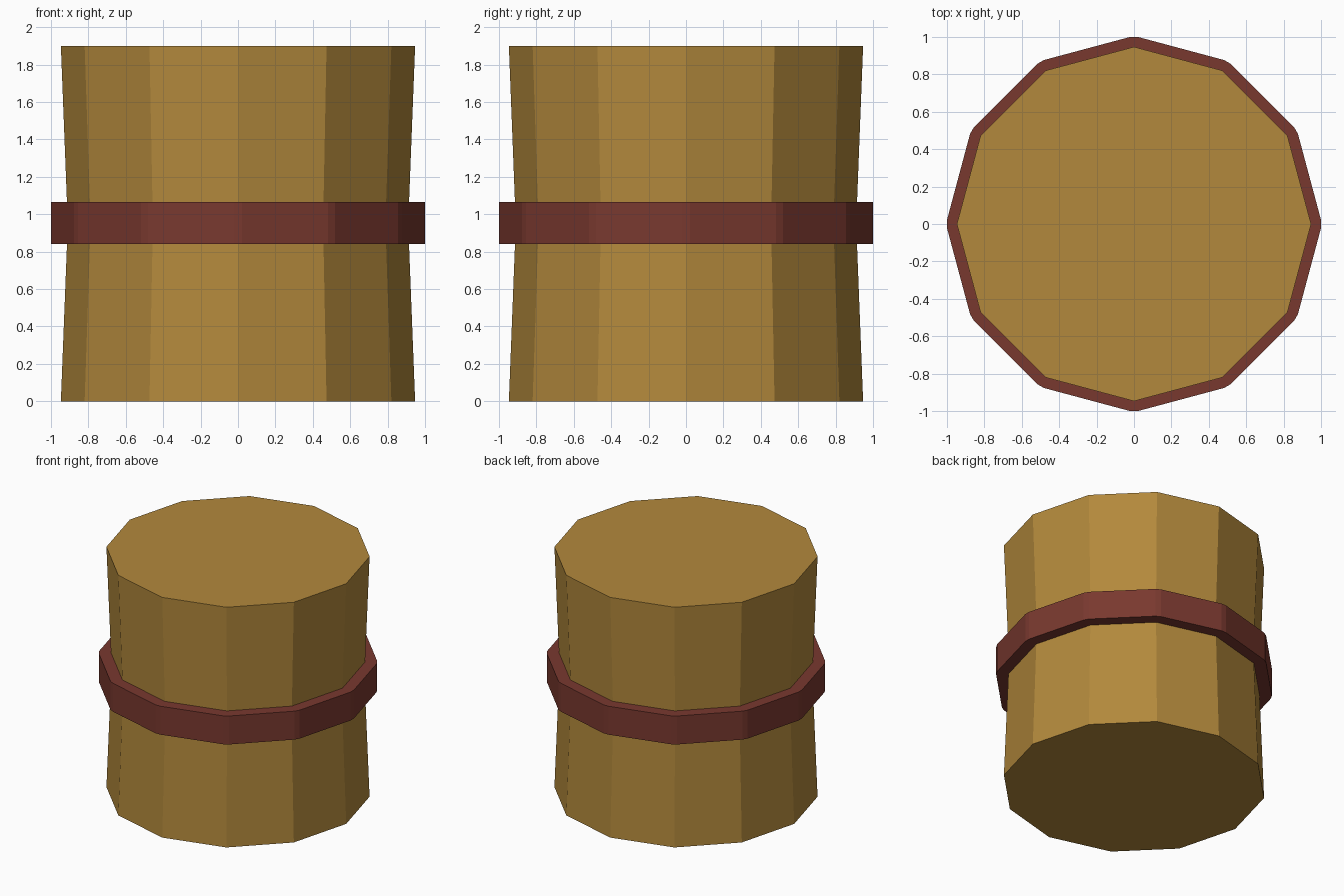
import bpy, bmesh
from math import sin, cos, pi

if "Cube" in bpy.data.objects:
    bpy.data.objects.remove(bpy.data.objects["Cube"])

SIDES = 12


def material(name, color):
    mat = bpy.data.materials.new(name)
    mat.diffuse_color = (*color, 1)
    mat.use_nodes = True
    mat.node_tree.nodes["Principled BSDF"].inputs["Base Color"].default_value = mat.diffuse_color
    return mat


def polygon(radius, half_flat=0.0):
    """Twelve-sided outline; half_flat clips each corner to a narrow facet."""
    pts = []
    for i in range(SIDES):
        a = 2 * pi * i / SIDES
        for t in ((-half_flat, half_flat) if half_flat else (0.0,)):
            pts.append((radius * cos(a) - t * sin(a), radius * sin(a) + t * cos(a)))
    return pts


def loft(name, sections, mat, closed=False):
    """Join (outline, z) sections; either cap the ends or close into a ring."""
    bm = bmesh.new()
    loops = [[bm.verts.new((x, y, z)) for x, y in pts] for pts, z in sections]
    pairs = list(zip(loops, loops[1:] + loops[:1]))
    for lo, hi in pairs if closed else pairs[:-1]:
        n = len(lo)
        for i in range(n):
            j = (i + 1) % n
            bm.faces.new((lo[i], lo[j], hi[j], hi[i]))
    if not closed:
        bm.faces.new(loops[0][::-1])
        bm.faces.new(loops[-1])
    bmesh.ops.recalc_face_normals(bm, faces=bm.faces)
    mesh = bpy.data.meshes.new(name)
    bm.to_mesh(mesh)
    bm.free()
    mesh.materials.append(mat)
    obj = bpy.data.objects.new(name, mesh)
    bpy.context.collection.objects.link(obj)
    return obj


straw = material("straw", (0.45, 0.25, 0.045))
red = material("dark_red", (0.19, 0.04, 0.028))

# Bundle body, pinched slightly at the waist
loft("bundle_body", [(polygon(0.947), 0), (polygon(0.91), 0.95), (polygon(0.947), 1.9)], straw)

# Binding band with clipped corners, wrapped round the waist
inner, outer = polygon(0.905, 0.002), polygon(1.0, 0.021)
loft("binding_band", [(inner, 0.84), (outer, 0.84), (outer, 1.065), (inner, 1.065)], red, closed=True)
